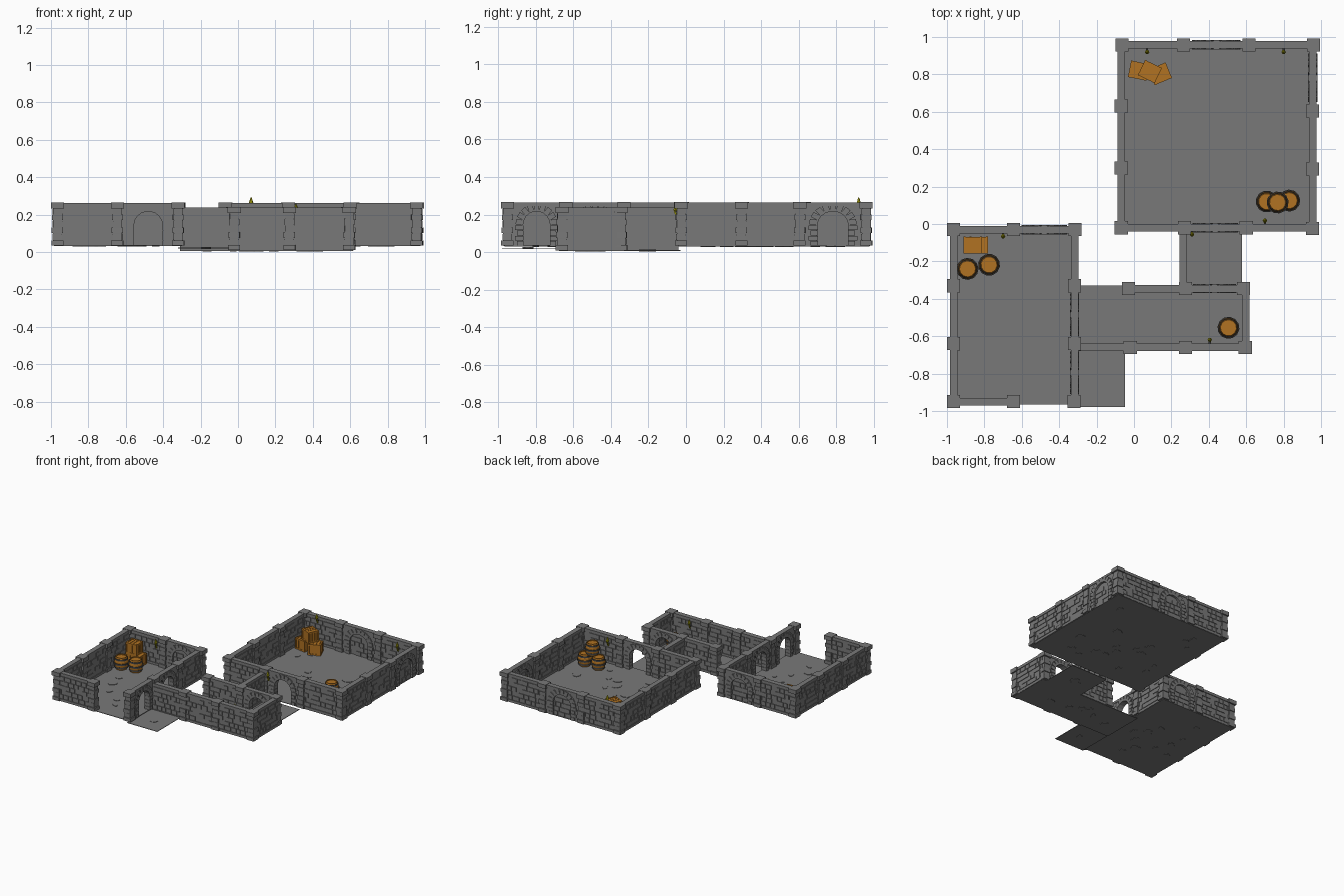
import bpy, bmesh, math, random
from mathutils import Matrix, Vector

if "Cube" in bpy.data.objects:
    bpy.data.objects.remove(bpy.data.objects["Cube"])
random.seed(4)

def mat(name, c):
    m = bpy.data.materials.new(name)
    m.diffuse_color = (*c, 1)
    m.use_nodes = True
    m.node_tree.nodes["Principled BSDF"].inputs["Base Color"].default_value = m.diffuse_color
    return m
STONE = mat("grey stone", (0.19, 0.19, 0.19))
WOOD = mat("orange wood", (0.44, 0.17, 0.016))
IRON = mat("dark iron", (0.06, 0.06, 0.06))
FLAME = mat("yellow flame", (0.40, 0.37, 0.005))

def box(bm, c, s, rot=None, mi=0):
    m = Matrix.Translation(c) @ (rot or Matrix()) @ Matrix.Diagonal((*s, 1))
    r = bmesh.ops.create_cube(bm, size=1, matrix=m)
    for f in {f for v in r["verts"] for f in v.link_faces}:
        f.material_index = mi

def to_mesh(bm, name, mats):
    bmesh.ops.recalc_face_normals(bm, faces=bm.faces[:])
    me = bpy.data.meshes.new(name)
    bm.to_mesh(me)
    bm.free()
    for m in mats:
        me.materials.append(m)
    return me

def place(name, me, loc, rz=0, scale=(1, 1, 1)):
    o = bpy.data.objects.new(name, me)
    o.location, o.rotation_euler, o.scale = loc, (0, 0, rz), scale
    bpy.context.collection.objects.link(o)
    return o

def lathe(bm, prof, n, mi=0, z0=0):
    rings = [[bm.verts.new((r * math.cos(2 * math.pi * k / n), r * math.sin(2 * math.pi * k / n), z + z0))
              for k in range(n)] for r, z in prof]
    for a, b in zip(rings, rings[1:]):
        for k in range(n):
            bm.faces.new((a[k], a[k - 1], b[k - 1], b[k])).material_index = mi
    for ring in (rings[0], rings[-1]):
        bm.faces.new(ring).material_index = mi

L, H, T = 0.32, 0.23, 0.034          # panel length, height, thickness

def bricks(bm, u0, u1, z0, z1, half, rows, keep=0.85):
    h = (z1 - z0) / rows
    for side in (-1, 1):
        for r in range(rows):
            u = u0 - (0.02 if r % 2 else 0)
            while u < u1 - 0.008:
                w = random.uniform(0.035, 0.06)
                a, b = max(u, u0), min(u + w, u1)
                if b - a > 0.012 and random.random() < keep:
                    box(bm, ((a + b) / 2, side * half, z0 + (r + .5) * h), (b - a - .004, 0.008, h - .004))
                u += w

# Solid wall panel with raised bricks and a coping
def wall_mesh():
    bm = bmesh.new()
    box(bm, (0, 0, 0.11), (L, T - 0.004, 0.22))
    box(bm, (0, 0, 0.01), (L, T + 0.006, 0.02))
    box(bm, (0, 0, H - 0.011), (L, T + 0.006, 0.022))
    bricks(bm, -L / 2 + .02, L / 2 - .02, 0.022, 0.205, T / 2 - .001, 5)
    return to_mesh(bm, "wall_panel", [STONE])

# Arched panel, open or bricked up
def arch_mesh(closed):
    bm = bmesh.new()
    R, S = 0.076, 0.11
    pts = [(-L / 2, 0), (-L / 2, 0.22), (L / 2, 0.22), (L / 2, 0), (R, 0)]
    pts += [(R * math.cos(a), S + R * math.sin(a)) for a in [math.pi * k / 10 for k in range(11)]]
    pts += [(-R, 0)]
    f = bm.faces.new([bm.verts.new((u, -T / 2, z)) for u, z in pts])
    g = bmesh.ops.extrude_face_region(bm, geom=[f])["geom"]
    bmesh.ops.translate(bm, vec=(0, T, 0), verts=[v for v in g if isinstance(v, bmesh.types.BMVert)])
    box(bm, (0, 0, H - 0.009), (L, T + 0.006, 0.018))
    for k in range(9):                                   # arch stones
        a = math.pi * (k + .5) / 9
        r = R + 0.018
        box(bm, (r * math.cos(a), 0, S + r * math.sin(a)), (0.042, T + .016, 0.029),
            Matrix.Rotation(-a, 4, 'Y'))
    for s in (-1, 1):                                    # jamb stones
        for k in range(4):
            w = 0.045 if k % 2 else 0.034
            box(bm, (s * (R - .003 + w / 2), 0, .0275 * (k + .5)), (w, T + .016, 0.025))
    if closed:
        box(bm, (0, 0, 0.085), (2 * R + .004, 0.014, 0.17))
        box(bm, (0, 0, 0.17), (0.09, 0.014, 0.04))
        bricks(bm, -R, R, 0.0, 0.15, 0.008, 4, 0.9)
    return to_mesh(bm, "arch_panel", [STONE])

# Pillar of uneven stacked stones
def pillar_mesh():
    bm = bmesh.new()
    z = 0
    for w, h in [(.064, .03), (.052, .036), (.06, .034), (.05, .036), (.058, .032), (.05, .03), (.07, .036)]:
        box(bm, (0, 0, z + h / 2), (w, w, h - .003), Matrix.Rotation(random.uniform(-.05, .05), 4, 'Z'))
        z += h
    box(bm, (0, 0, z / 2), (.046, .046, z - .004))
    return to_mesh(bm, "pillar", [STONE])

WALLS = [wall_mesh() for _ in range(4)]
OPEN, CLOSED, PILLAR = arch_mesh(False), arch_mesh(True), pillar_mesh()
HI, LO = 0.033, 0.008                # floor levels of rooms and passages

def run(name, z, pts, kinds):
    """Pillars at points, panels between: w wall, o open arch, c bricked arch, - gap."""
    for i, k in enumerate(kinds):
        a, b = Vector(pts[i]), Vector(pts[i + 1])
        d, c = b - a, (a + b) / 2
        if k != '-':
            me = {'w': WALLS[i % 4], 'o': OPEN, 'c': CLOSED}[k]
            place(f"{name}_panel", me, (c.x, c.y, z), math.atan2(d.y, d.x), (d.length / L, 1, 1))

def pillars(name, z, pts):
    for i, (x, y) in enumerate(pts):
        place(f"{name}_pillar", PILLAR, (x, y, z), i * math.pi / 2)

# Large room
n = [(-.065, .958), (.265, .958), (.615, .958), (.96, .958)]
e = [(.955, -.025), (.955, .295), (.955, .605), (.955, .958)]
w = [(-.068, -.02), (-.068, .30), (-.068, .63), (-.068, .958)]
s = [(-.068, -.02), (.27, -.02), (.6, -.02), (.945, -.02)]
for pts, k in ((n, "wcw"), (e, "wwc"), (w, "www"), (s, "wow")):
    run("large_room", HI, pts, k)
pillars("large_room", HI, n + e[:3] + w[:3] + s[1:3])
# Small room
n = [(-.965, -.03), (-.645, -.03), (-.315, -.03)]
s = [(-.965, -.95), (-.645, -.95), (-.32, -.95)]
w = [(-.965, -.95), (-.965, -.64), (-.965, -.33), (-.965, -.03)]
e = [(-.318, -.95), (-.318, -.64), (-.318, -.33), (-.318, -.03)]
for pts, k in ((n, "wc"), (s, "w-"), (w, "www"), (e, "oow")):
    run("small_room", HI, pts, k)
pillars("small_room", HI, n + s + w[1:3] + e[1:3])
# Passage and its link to the large room
s = [(-.31, -.66), (-.02, -.66), (.275, -.66), (.595, -.66)]
n = [(-.31, -.345), (-.03, -.345), (.275, -.345), (.585, -.345)]
run("passage", LO, s, "www")
run("passage", LO, n, "-wo")
run("passage", LO, [(.597, -.66), (.597, -.345)], "w")
run("link", LO, [(.262, -.345), (.262, -.04)], "w")
pillars("passage", LO, s[1:] + n[1:])

# Floors with flat loose flagstones showing through
def floor(name, x0, x1, y0, y1, z, stones):
    bm = bmesh.new()
    box(bm, ((x0 + x1) / 2, (y0 + y1) / 2, z), (x1 - x0, y1 - y0, 0.004))
    for _ in range(stones):
        m = Matrix.Translation((random.uniform(x0 + .12, x1 - .12), random.uniform(y0 + .12, y1 - .12), z)) \
            @ Matrix.Rotation(random.uniform(0, 6), 4, 'Z') @ Matrix.Diagonal((1, random.uniform(.5, .8), 1, 1))
        r = random.uniform(.025, .045)
        bmesh.ops.create_cone(bm, cap_ends=True, segments=7, radius1=r, radius2=r, depth=0.010, matrix=m)
    place(name, to_mesh(bm, name, [STONE]), (0, 0, 0))
floor("large_room_floor", -.085, .97, -.04, .975, HI, 18)
floor("small_room_floor", -.98, -.30, -.965, -.012, HI, 12)
floor("passage_floor", -.31, .615, -.675, -.33, LO, 8)
floor("link_floor", .248, .578, -.35, -.03, LO, 3)
floor("outer_tile", -.32, -.048, -.978, -.68, HI - .012, 1)

# Barrel with iron hoops
bm = bmesh.new()
lathe(bm, [(.042, 0), (.052, .03), (.054, .05), (.052, .07), (.043, .1), (.037, .1), (.037, .093)], 12)
for r, z in ((.0475, .012), (.056, .043), (.0475, .076)):
    lathe(bm, [(r - .01, 0), (r + .003, 0), (r + .003, .013), (r - .01, .013)], 12, 1, z)
BARREL = to_mesh(bm, "barrel", [WOOD, IRON])
for x, y, z in [(.71, .12, HI), (.83, .125, HI), (.768, .115, HI + .1), (-.89, -.24, HI),
                (-.775, -.218, HI), (.505, -.555, LO)]:
    place("barrel", BARREL, (x, y, z + .002), x * 7)

# Crate with framed sides and plank infill
bm = bmesh.new()
cx, cy, cz = .1, .09, .088
box(bm, (0, 0, cz / 2), (cx - .012, cy - .012, cz - .012))
for a in (-1, 1):
    for b in (-1, 1):
        box(bm, (a * (cx / 2 - .006), b * (cy / 2 - .006), cz / 2), (.012, .012, cz))
        box(bm, (0, a * (cy / 2 - .006), cz / 2 + b * (cz / 2 - .006)), (cx, .011, .012))
        box(bm, (a * (cx / 2 - .006), 0, cz / 2 + b * (cz / 2 - .006)), (.011, cy, .012))
    for k in (-1, 0, 1):
        box(bm, (k * .025, 0, cz / 2 + a * (cz / 2 - .006)), (.021, cy - .02, .008))
        box(bm, (k * .025, a * (cy / 2 - .006), cz / 2), (.021, .008, cz - .02))
        box(bm, (a * (cx / 2 - .006), k * .022, cz / 2), (.008, .018, cz - .02))
CRATE = to_mesh(bm, "crate", [WOOD])
for x, y, lv, rz in [(.025, .82, 0, -.2), (.14, .803, 0, .4), (.085, .815, 1, -.45),
                     (-.862, -.113, 0, 0), (-.862, -.113, 1, 0), (-.83, -.113, 0, 0)]:
    place("crate", CRATE, (x, y, HI + .002 + lv * cz), rz)

# Wall torch: bracket, tilted handle and flame, leaning along local -y
bm = bmesh.new()
box(bm, (0, .012, .012), (.012, .012, .012), mi=1)
box(bm, (0, 0, .015), (.008, .008, .045), Matrix.Rotation(.3, 4, 'X'))
lathe(bm, [(.007, .03), (.012, .04), (.008, .055), (.001, .072)], 6)
for v in [v for v in bm.verts if v.co.z > .03]:
    v.co.y -= .006
TORCH = to_mesh(bm, "torch", [FLAME, IRON])
for x, y, z, rz in [(.07, .925, .222, 0), (.8, .925, .185, 0), (.7, .012, .185, math.pi),
                    (-.7, -.06, .185, 0), (.31, -.05, .185, 0), (.405, -.625, .165, math.pi)]:
    place("torch", TORCH, (x, y, z), rz)
